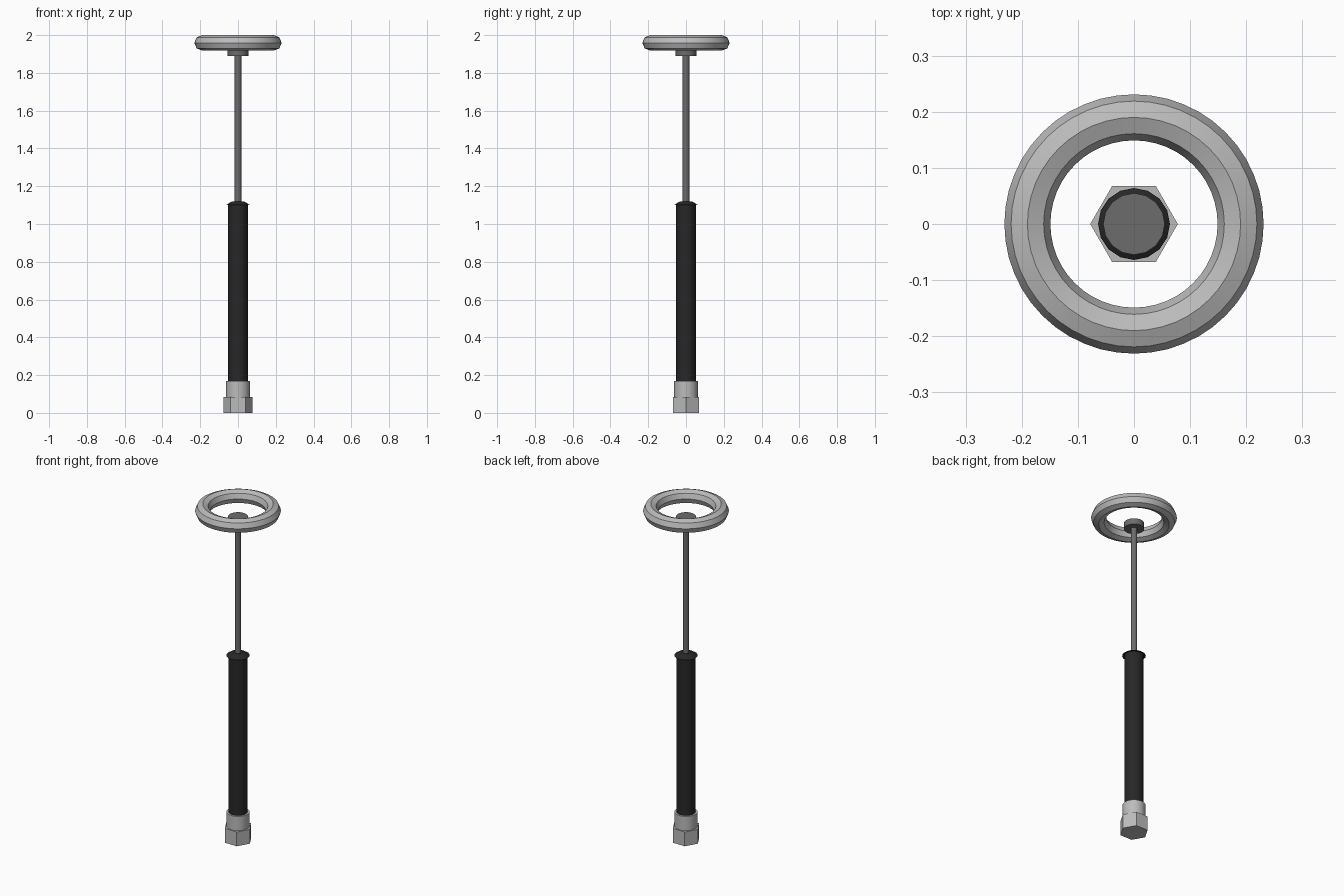
import bpy
import math

cube = bpy.data.objects.get("Cube")
if cube:
    bpy.data.objects.remove(cube, do_unlink=True)


def material(name, rgb):
    mat = bpy.data.materials.new(name)
    mat.use_nodes = True
    mat.diffuse_color = (*rgb, 1)
    mat.node_tree.nodes["Principled BSDF"].inputs["Base Color"].default_value = (*rgb, 1)
    return mat


light_steel = material("light steel", (0.5, 0.5, 0.5))
dark_steel = material("dark steel", (0.15, 0.15, 0.15))
black = material("black rubber", (0.02, 0.02, 0.02))


def finish(name, mat):
    obj = bpy.context.object
    obj.name = obj.data.name = name
    obj.data.materials.append(mat)
    bpy.ops.object.shade_smooth_by_angle(angle=math.radians(30))
    return obj


def tube(name, mat, z0, z1, r0, r1=None, sides=16, turn=0):
    """Upright cylinder or cone frustum between two heights."""
    bpy.ops.mesh.primitive_cone_add(
        vertices=sides, radius1=r0, radius2=r0 if r1 is None else r1,
        depth=z1 - z0, location=(0, 0, (z0 + z1) / 2), rotation=(0, 0, turn))
    return finish(name, mat)


# Base fitting
tube("hex_nut", light_steel, 0, 0.085, 0.078, sides=6, turn=math.pi / 6)
tube("collar", light_steel, 0.085, 0.17, 0.063)

# Sleeve with flared lip
tube("sleeve", black, 0.17, 1.1, 0.052)
tube("sleeve_lip", black, 1.1, 1.118, 0.064, 0.035)

# Rod and its end cap
tube("rod", dark_steel, 1.1, 1.9, 0.0175)
tube("rod_cap", dark_steel, 1.89, 1.925, 0.055)

# Top ring
bpy.ops.mesh.primitive_torus_add(
    major_segments=48, minor_segments=8, major_radius=0.19,
    minor_radius=0.041, location=(0, 0, 1.959))
finish("top_ring", light_steel)
